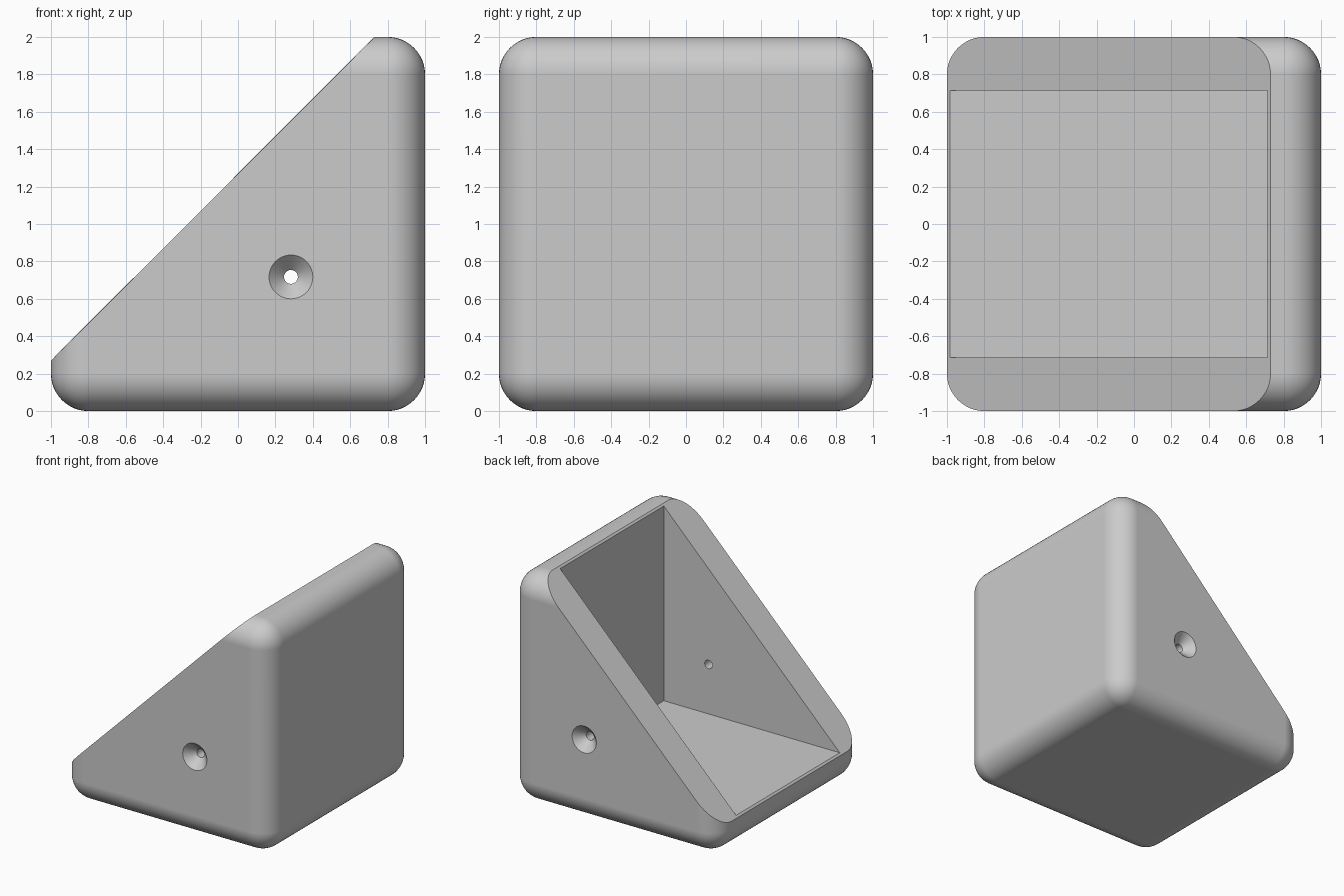
import bpy
import bmesh
import math
from mathutils import Matrix

WALL = 0.285       # wall thickness
ROUND = 0.2        # outer edge radius
SLOPE = 1.27       # sloped face follows z = x + SLOPE
HOLE_X, HOLE_Z = 0.283, 0.717

if "Cube" in bpy.data.objects:
    bpy.data.objects.remove(bpy.data.objects["Cube"], do_unlink=True)

grey = bpy.data.materials.new("plain_grey")
grey.use_nodes = True
COLOR = (0.6, 0.6, 0.6, 1)
grey.diffuse_color = COLOR
grey.node_tree.nodes["Principled BSDF"].inputs["Base Color"].default_value = COLOR


def add_object(name, bm):
    bmesh.ops.recalc_face_normals(bm, faces=bm.faces)
    mesh = bpy.data.meshes.new(name)
    bm.to_mesh(mesh)
    bm.free()
    mesh.materials.append(grey)
    obj = bpy.data.objects.new(name, mesh)
    bpy.context.collection.objects.link(obj)
    return obj


def box(name, low, high):
    bm = bmesh.new()
    size = [h - l for l, h in zip(low, high)]
    mid = [(h + l) / 2 for l, h in zip(low, high)]
    bmesh.ops.create_cube(bm, size=1, matrix=Matrix.Translation(mid) @ Matrix.Diagonal((*size, 1)))
    return add_object(name, bm)


def prism(name, outline, half_width):
    """Extrude an x-z outline along y."""
    bm = bmesh.new()
    face = bm.faces.new([bm.verts.new((x, -half_width, z)) for x, z in outline])
    out = bmesh.ops.extrude_face_region(bm, geom=[face])
    verts = [v for v in out["geom"] if isinstance(v, bmesh.types.BMVert)]
    bmesh.ops.translate(bm, verts=verts, vec=(0, 2 * half_width, 0))
    return add_object(name, bm)


def screw_cutter(name, side, segments=48):
    """Countersunk hole profile (depth, radius) turned about the y axis."""
    bm = bmesh.new()
    rings = []
    for y, r in ((1.05, 0.167), (0.92, 0.037), (0.6, 0.037)):
        angles = [math.tau * i / segments for i in range(segments)]
        rings.append([bm.verts.new((HOLE_X + r * math.cos(a), side * y,
                                    HOLE_Z + r * math.sin(a))) for a in angles])
    for a, b in zip(rings, rings[1:]):
        for i in range(segments):
            j = (i + 1) % segments
            bm.faces.new((a[i], a[j], b[j], b[i]))
    bm.faces.new(rings[0])
    bm.faces.new(rings[-1])
    return add_object(name, bm)


# Rounded block
body = box("corner_bracket", (-1, -1, 0), (1, 1, 2))
bpy.ops.object.select_all(action="DESELECT")
bpy.context.view_layer.objects.active = body
body.select_set(True)
bevel = body.modifiers.new("rounded_edges", "BEVEL")
bevel.width = ROUND
bevel.segments = 12
bpy.ops.object.modifier_apply(modifier=bevel.name)

# Sloped cut, triangular pocket and a countersunk hole in each side
inner = 1 - WALL
cutters = [
    prism("slope_cutter", [(-2, SLOPE - 2), (2, SLOPE + 2), (-2, SLOPE + 2)], 2),
    box("pocket_cutter", (-2, -inner, WALL), (inner, inner, 3)),
    screw_cutter("front_hole_cutter", -1),
    screw_cutter("back_hole_cutter", 1),
]
for cutter in cutters:
    cut = body.modifiers.new(cutter.name, "BOOLEAN")
    cut.operation = "DIFFERENCE"
    cut.solver = "EXACT"
    cut.object = cutter
    bpy.ops.object.modifier_apply(modifier=cut.name)
    bpy.data.objects.remove(cutter, do_unlink=True)

# Smooth rounded edges with flat walls
bpy.ops.object.shade_smooth_by_angle(angle=math.radians(30))
normals = body.modifiers.new("flat_walls", "WEIGHTED_NORMAL")
normals.keep_sharp = True
